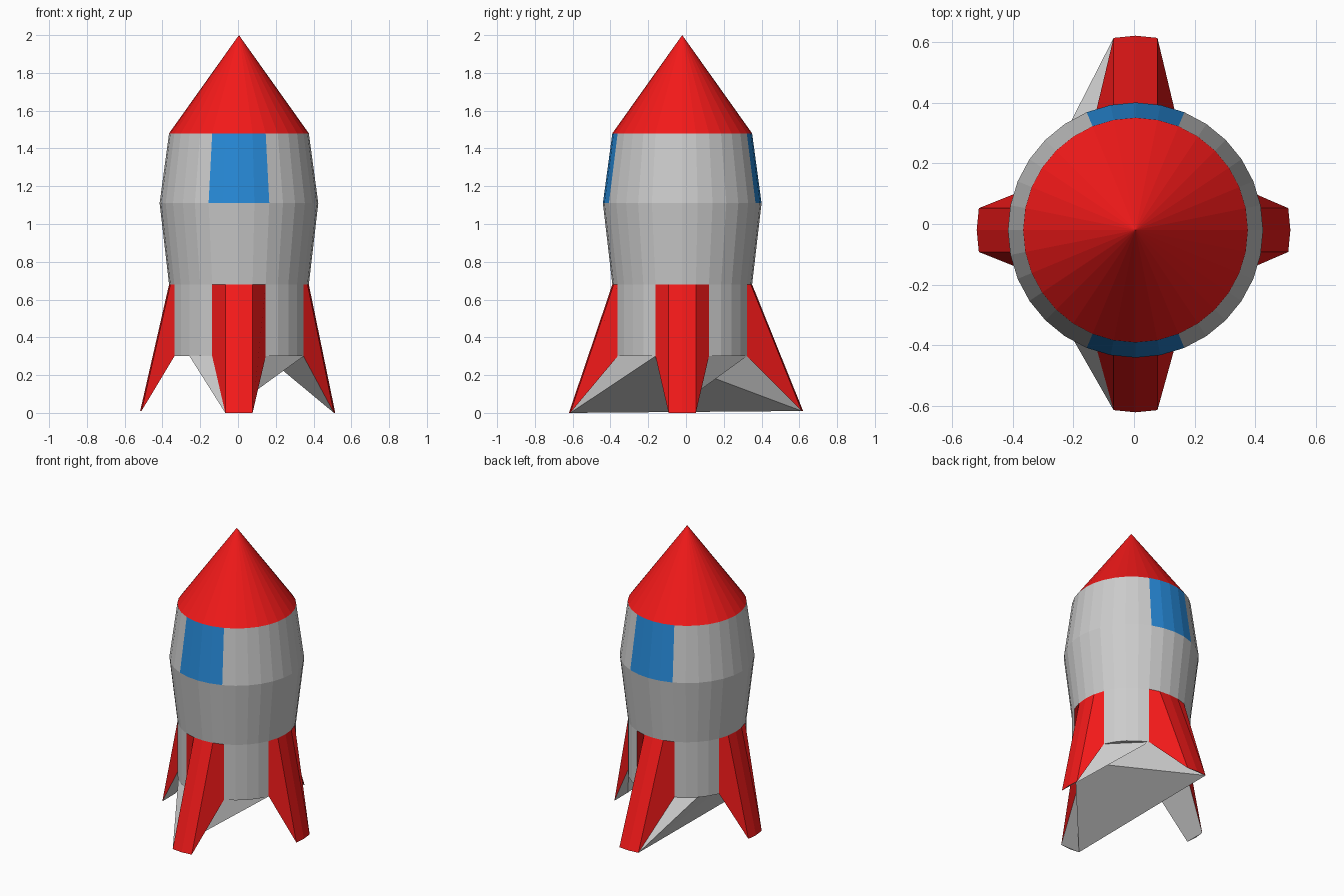
import bpy
from math import cos, sin, pi

if "Cube" in bpy.data.objects:
    bpy.data.objects.remove(bpy.data.objects["Cube"])

SIDES = 32
CX, CY = 0.005, -0.02


def material(name, color):
    m = bpy.data.materials.new(name)
    m.diffuse_color = color
    m.use_nodes = True
    m.node_tree.nodes["Principled BSDF"].inputs["Base Color"].default_value = m.diffuse_color
    return m


RED = material("red_paint", (0.9, 0.01, 0.01, 1))
BLUE = material("blue_glass", (0.02, 0.25, 0.68, 1))


def ring(radius, z):
    return [(CX + radius * cos(2 * pi * k / SIDES),
             CY + radius * sin(2 * pi * k / SIDES), z) for k in range(SIDES)]


def make(name, faces, mat=None):
    """Build an object from faces given as lists of points, sharing equal points."""
    index, polys = {}, []
    for face in faces:
        polys.append([index.setdefault(p, len(index)) for p in face])
    mesh = bpy.data.meshes.new(name)
    mesh.from_pydata(list(index), [], polys)
    if mat:
        mesh.materials.append(mat)
    obj = bpy.data.objects.new(name, mesh)
    bpy.context.collection.objects.link(obj)
    return obj


def band(low, high, ks):
    """Outward-facing quads between two rings."""
    return [[low[k % SIDES], low[(k + 1) % SIDES],
             high[(k + 1) % SIDES], high[k % SIDES]] for k in ks]


# Hull rings, bottom to top
bottom, waist, belly, shoulder = (
    ring(0.37, 0.30), ring(0.37, 0.68), ring(0.42, 1.11), ring(0.37, 1.48))

# Pull three bottom points out and down for each fin: side, x shift, y shift, z
fins = {"right": (0, 0.14, 0, 0.0), "back": (8, 0, 0.27, 0.01),
        "left": (16, -0.153, 0, 0.01), "front": (24, 0, -0.23, 0.0)}
for mid, dx, dy, z in fins.values():
    for k in (mid - 1, mid, mid + 1):
        x, y, _ = bottom[k % SIDES]
        bottom[k % SIDES] = (x + dx, y + dy, z)

# Nose cone
apex = (CX, CY, 2.0)
make("nose_cone", [[shoulder[k], shoulder[(k + 1) % SIDES], apex]
                   for k in range(SIDES)], RED)

# Windows, front and back
window_ks = {"back": range(6, 10), "front": range(22, 26)}
for side, ks in window_ks.items():
    make(side + "_window", band(belly, shoulder, ks), BLUE)

# Fins
for side, (mid, *_rest) in fins.items():
    make(side + "_fin", band(bottom, waist, range(mid - 2, mid + 2)), RED)

# Grey hull: everything between the windows and fins
glass = {k for ks in window_ks.values() for k in ks}
hull = band(waist, belly, range(SIDES))
hull += band(belly, shoulder, [k for k in range(SIDES) if k not in glass])
hull += band(bottom, waist, [k for k in range(SIDES) if 2 <= k % 8 < 6])
make("hull", hull)

# Folded underside joining the fin tips, as facets of bottom-ring points
facets = [
    (23, 24, 25), (23, 25, 26), (26, 27, 28, 29, 30), (23, 26, 30),
    (9, 23, 30), (6, 9, 30), (6, 30, 31), (0, 1, 31), (1, 2, 31), (2, 6, 31),
    (2, 3, 4, 5, 6), (6, 7, 9), (7, 8, 9),
    (9, 20, 23), (9, 12, 20), (9, 10, 12), (10, 11, 12),
    (12, 13, 14, 18, 19, 20), (14, 15, 17), (15, 16, 17), (14, 17, 18),
    (20, 21, 22), (20, 22, 23)]
make("underside", [[bottom[k] for k in sorted(f, reverse=True)] for f in facets])
